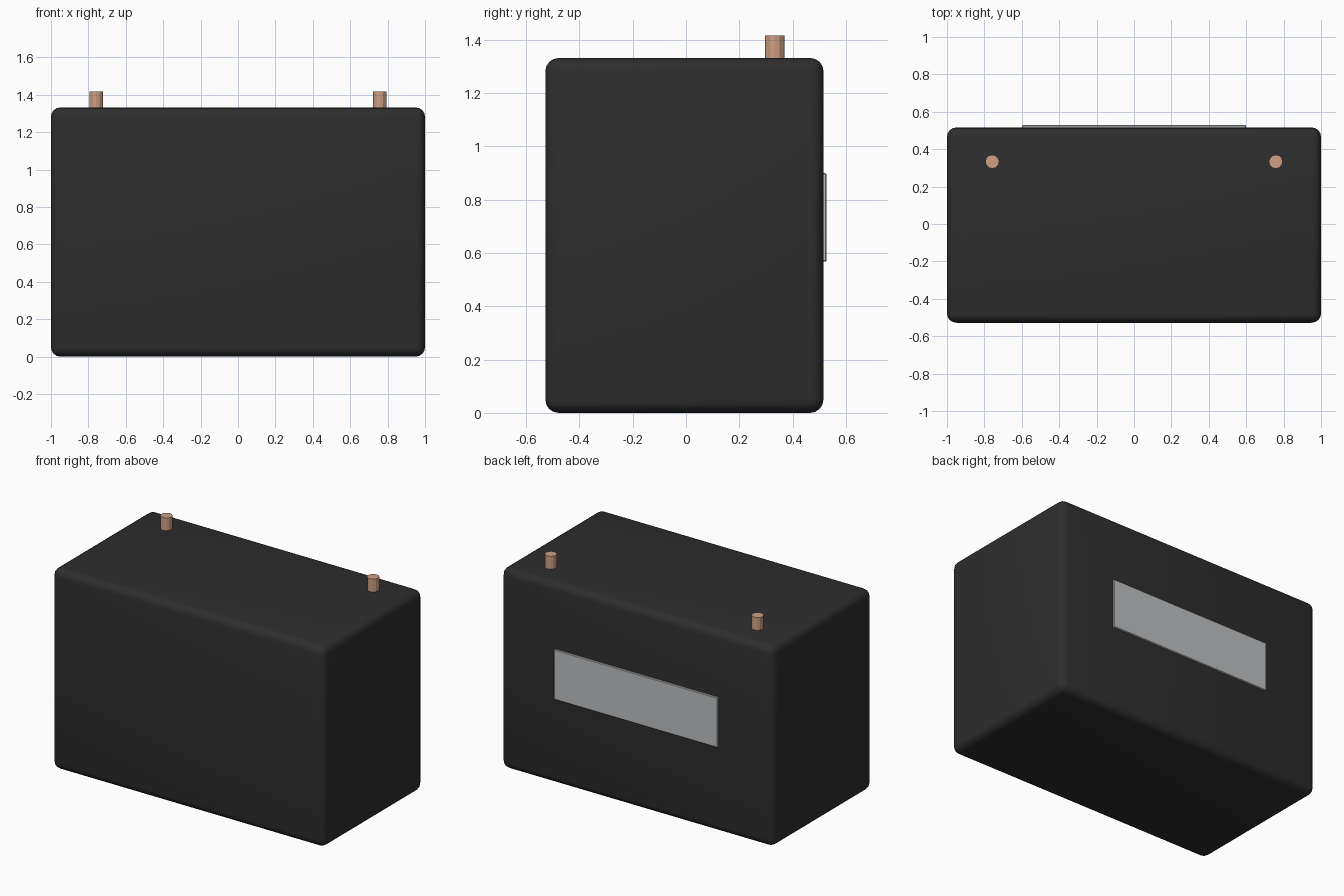
import bpy, bmesh

if "Cube" in bpy.data.objects:
    bpy.data.objects.remove(bpy.data.objects["Cube"])


def material(name, rgb):
    m = bpy.data.materials.new(name)
    m.diffuse_color = (*rgb, 1)
    m.use_nodes = True
    m.node_tree.nodes["Principled BSDF"].inputs["Base Color"].default_value = m.diffuse_color
    return m


black = material("black_plastic", (0.027, 0.027, 0.027))
copper = material("copper", (0.62, 0.35, 0.23))
grey = material("label_grey", (0.52, 0.53, 0.54))


def box(name, lo, hi, mat, bevel=0, segments=1):
    bpy.ops.mesh.primitive_cube_add(size=1)
    o = bpy.context.object
    o.name = name
    for v in o.data.vertices:
        v.co = [l if c < 0 else h for c, l, h in zip(v.co, lo, hi)]
    o.data.materials.append(mat)
    if bevel:
        b = o.modifiers.new("rounding", 'BEVEL')
        b.width = bevel
        b.segments = segments
        b.limit_method = 'NONE'
        bpy.ops.object.modifier_apply(modifier=b.name)
    return o


# Battery case with rounded edges
case = box("case", (-1, -0.528, 0), (1, 0.516, 1.332), black, 0.05, 4)
bpy.ops.object.shade_smooth_by_angle(angle=0.6)

# Plate on the back
box("back_label", (-0.6, 0.50, 0.568), (0.6, 0.528, 0.90), grey, 0.004, 1)

# Terminal posts
for side, x in (("left", -0.758), ("right", 0.758)):
    bpy.ops.mesh.primitive_cylinder_add(vertices=12, radius=0.037, depth=0.14,
                                        location=(x, 0.333, 1.347))
    post = bpy.context.object
    post.name = side + "_terminal"
    post.data.materials.append(copper)
